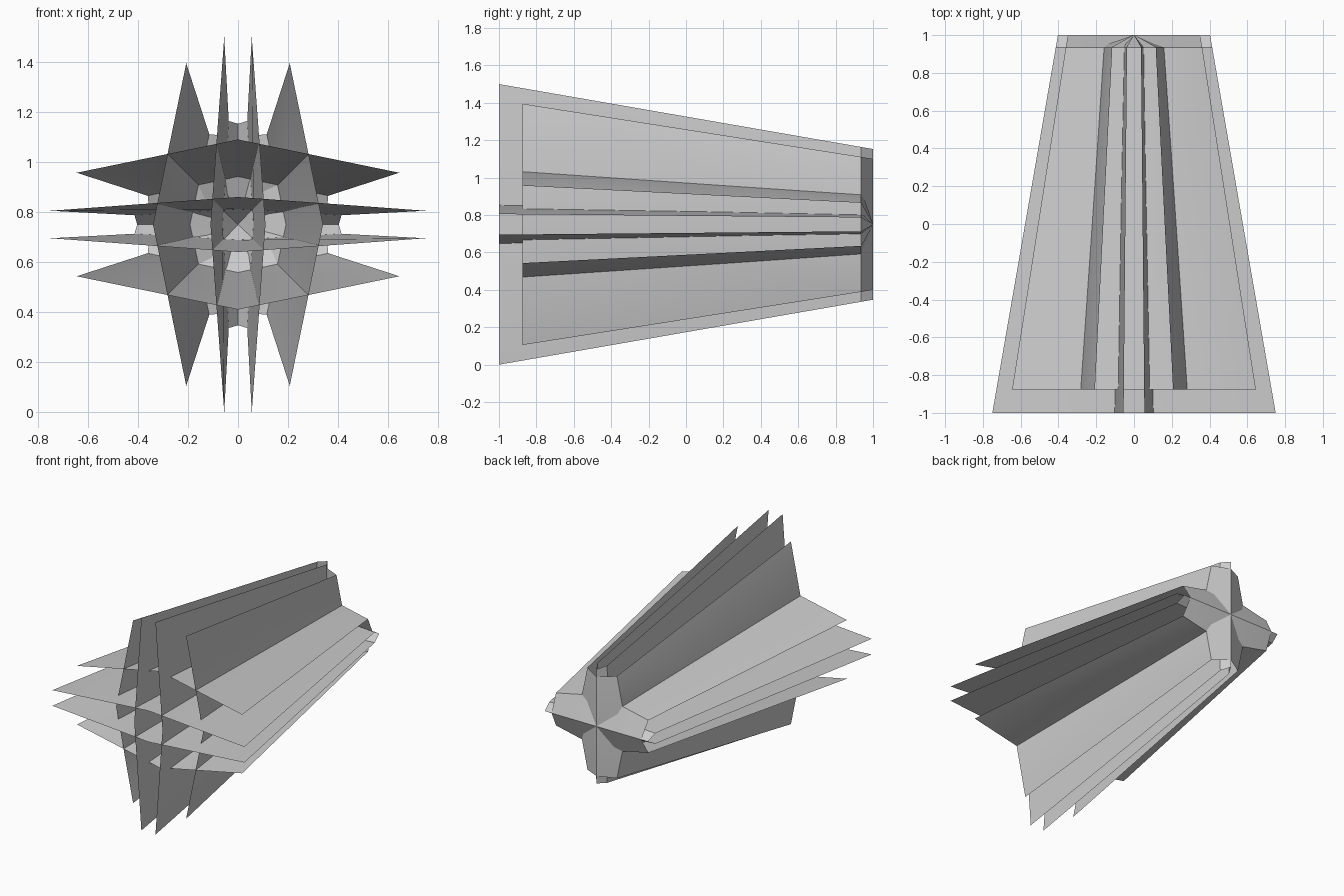
import bpy
import math

old = bpy.data.objects.get("Cube")
if old:
    bpy.data.objects.remove(old, do_unlink=True)

MID_Z = 0.75   # height of the long axis

grey = bpy.data.materials.new("plain_grey")
grey.use_nodes = True
colour = (0.6, 0.6, 0.6, 1)
grey.diffuse_color = colour
grey.node_tree.nodes["Principled BSDF"].inputs["Base Color"].default_value = colour

# Stations along each fin: y, half width, offset at the fold, offset at the edge
OUTER = [(-0.875, 0.645, 0.34, 0.207), (0.935, 0.361, 0.192, 0.115), (1, 0.35, 0, 0)]
INNER = [(-1, 0.75, 0.11, 0.055), (0.935, 0.414, 0.062, 0.037), (1, 0.403, 0, 0)]


def make_fin(name, stations, turn):
    """Folded sheet above the axis, turned about it by the given angle."""
    c, s = round(math.cos(turn)), round(math.sin(turn))
    verts = []
    for y, half, fold, edge in stations:
        for x, z in ((-half, edge), (0, fold), (half, edge)):
            verts.append((c * x + s * z, y, MID_Z - s * x + c * z))
    faces = []
    for row in range(len(stations) - 1):
        for col in range(2):
            a = row * 3 + col
            faces.append((a, a + 1, a + 4, a + 3))
    mesh = bpy.data.meshes.new(name)
    mesh.from_pydata(verts, [], faces)
    mesh.materials.append(grey)
    mesh.update()
    fin = bpy.data.objects.new(name, mesh)
    bpy.context.collection.objects.link(fin)
    return fin


# One outer and one inner fin on each of the four sides
fins = []
for i, side in enumerate(("top", "left", "bottom", "right")):
    turn = i * math.pi / 2
    fins.append(make_fin(side + "_outer_fin", OUTER, turn))
    fins.append(make_fin(side + "_inner_fin", INNER, turn))

# Soft fold along the middle, sharp crease at the tail
bpy.ops.object.select_all(action="DESELECT")
for fin in fins:
    fin.select_set(True)
bpy.context.view_layer.objects.active = fins[0]
bpy.ops.object.shade_smooth_by_angle(angle=math.radians(30))
